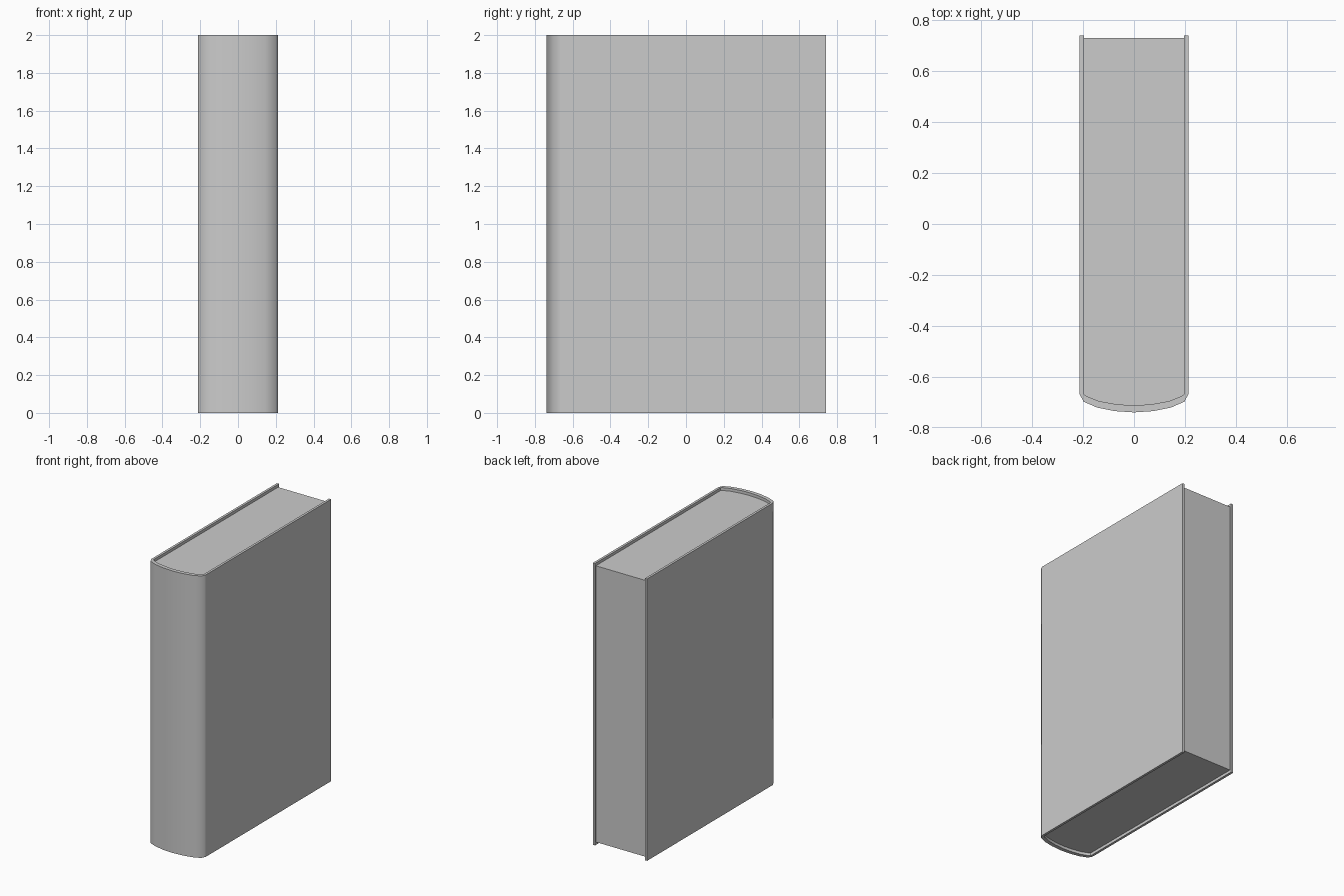
import bpy, bmesh

if "Cube" in bpy.data.objects:
    bpy.data.objects.remove(bpy.data.objects["Cube"])

H = 2.0          # book height
INSET = 0.02     # pages sit back from the cover's top and bottom


def mirrored(half):
    """Complete a half profile (right side to x = 0) across x = 0."""
    return half + [(-x, y) for x, y in reversed(half[:-1])]


def make_object(name, bm):
    bmesh.ops.recalc_face_normals(bm, faces=bm.faces)
    mesh = bpy.data.meshes.new(name)
    bm.to_mesh(mesh)
    bm.free()
    obj = bpy.data.objects.new(name, mesh)
    bpy.context.collection.objects.link(obj)
    return obj


# Matching outer and inner outlines, from right fore edge to spine centre
outer = mirrored([(0.213, 0.74), (0.213, -0.668), (0.198, -0.697),
                  (0.145, -0.72), (0.075, -0.734), (0, -0.739)])
inner = mirrored([(0.196, 0.74), (0.196, -0.668), (0.185, -0.676),
                  (0.137, -0.695), (0.07, -0.707), (0, -0.712)])

# Cover: two flat boards joined by a rounded, smooth spine
bm = bmesh.new()
rings = []
for o, i in zip(outer, inner):
    rings.append([bm.verts.new((*p, z)) for p, z in
                  ((o, 0), (o, H), (i, H), (i, 0))])
for n, (a, b) in enumerate(zip(rings, rings[1:])):
    for k in range(4):
        face = bm.faces.new((a[k], a[(k + 1) % 4], b[(k + 1) % 4], b[k]))
        in_spine = 0 < n < len(rings) - 2
        face.smooth = in_spine and k in (0, 2)
bm.faces.new(rings[0])
bm.faces.new(rings[-1])
make_object("cover", bm)

# Page block: fills the cover, slightly recessed at top, bottom and fore edge
profile = [(x, min(y, 0.73)) for x, y in inner]
bm = bmesh.new()
base = bm.faces.new([bm.verts.new((x, y, INSET)) for x, y in profile])
top = bmesh.ops.extrude_face_region(bm, geom=[base], use_keep_orig=True)
bmesh.ops.translate(bm, vec=(0, 0, H - 2 * INSET),
                    verts=[v for v in top["geom"]
                           if isinstance(v, bmesh.types.BMVert)])
make_object("pages", bm)
